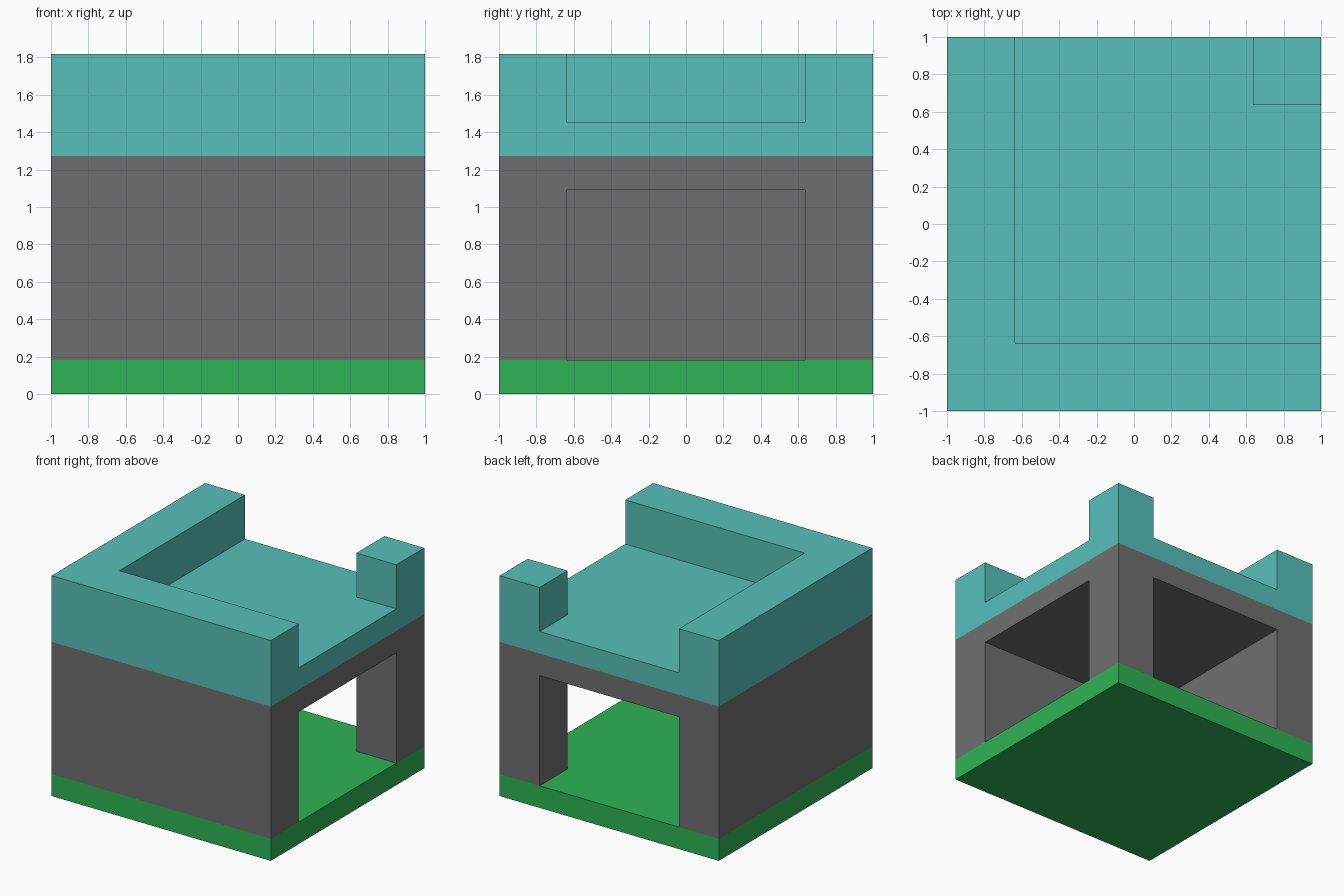
import bpy
import bmesh

old = bpy.data.objects.get("Cube")
if old:
    bpy.data.objects.remove(old, do_unlink=True)

UNIT = 2 / 11            # the building sits on an 11 x 11 block grid
OUT = 5.5 * UNIT         # outer face
INN = 3.5 * UNIT         # inner face of the two-block-thick walls


def material(name, rgb):
    mat = bpy.data.materials.new(name)
    mat.use_nodes = True
    mat.diffuse_color = (*rgb, 1)
    mat.node_tree.nodes["Principled BSDF"].inputs["Base Color"].default_value = (*rgb, 1)
    return mat


GREEN = material("grass green", (0.027, 0.456, 0.091))
GREY = material("stone grey", (0.159, 0.159, 0.159))
TEAL = material("roof teal", (0.095, 0.527, 0.491))


def prism(name, outline, low, high, mat):
    """Extrude a plan outline between two block levels."""
    bm = bmesh.new()
    face = bm.faces.new([bm.verts.new((x, y, low * UNIT)) for x, y in outline])
    top = bmesh.ops.extrude_face_region(bm, geom=[face])["geom"]
    moved = [v for v in top if isinstance(v, bmesh.types.BMVert)]
    bmesh.ops.translate(bm, verts=moved, vec=(0, 0, (high - low) * UNIT))
    bmesh.ops.recalc_face_normals(bm, faces=bm.faces)
    mesh = bpy.data.meshes.new(name)
    bm.to_mesh(mesh)
    bm.free()
    mesh.materials.append(mat)
    obj = bpy.data.objects.new(name, mesh)
    bpy.context.collection.objects.link(obj)
    return obj


# Plan outlines
square = [(-OUT, -OUT), (OUT, -OUT), (OUT, OUT), (-OUT, OUT)]
corner_wall = [(-OUT, -OUT), (OUT, -OUT), (OUT, -INN), (-INN, -INN), (-INN, OUT), (-OUT, OUT)]
post = [(INN, INN), (OUT, INN), (OUT, OUT), (INN, OUT)]

# Ground, walls with two open sides, and ceiling
prism("ground_slab", square, 0, 1, GREEN)
prism("corner_wall", corner_wall, 1, 6, GREY)
prism("corner_post", post, 1, 6, GREY)
prism("ceiling_slab", square, 6, 7, GREY)

# Roof with parapet over the walls and the post
prism("roof_slab", square, 7, 8, TEAL)
prism("roof_parapet", corner_wall, 8, 10, TEAL)
prism("roof_corner_block", post, 8, 10, TEAL)
